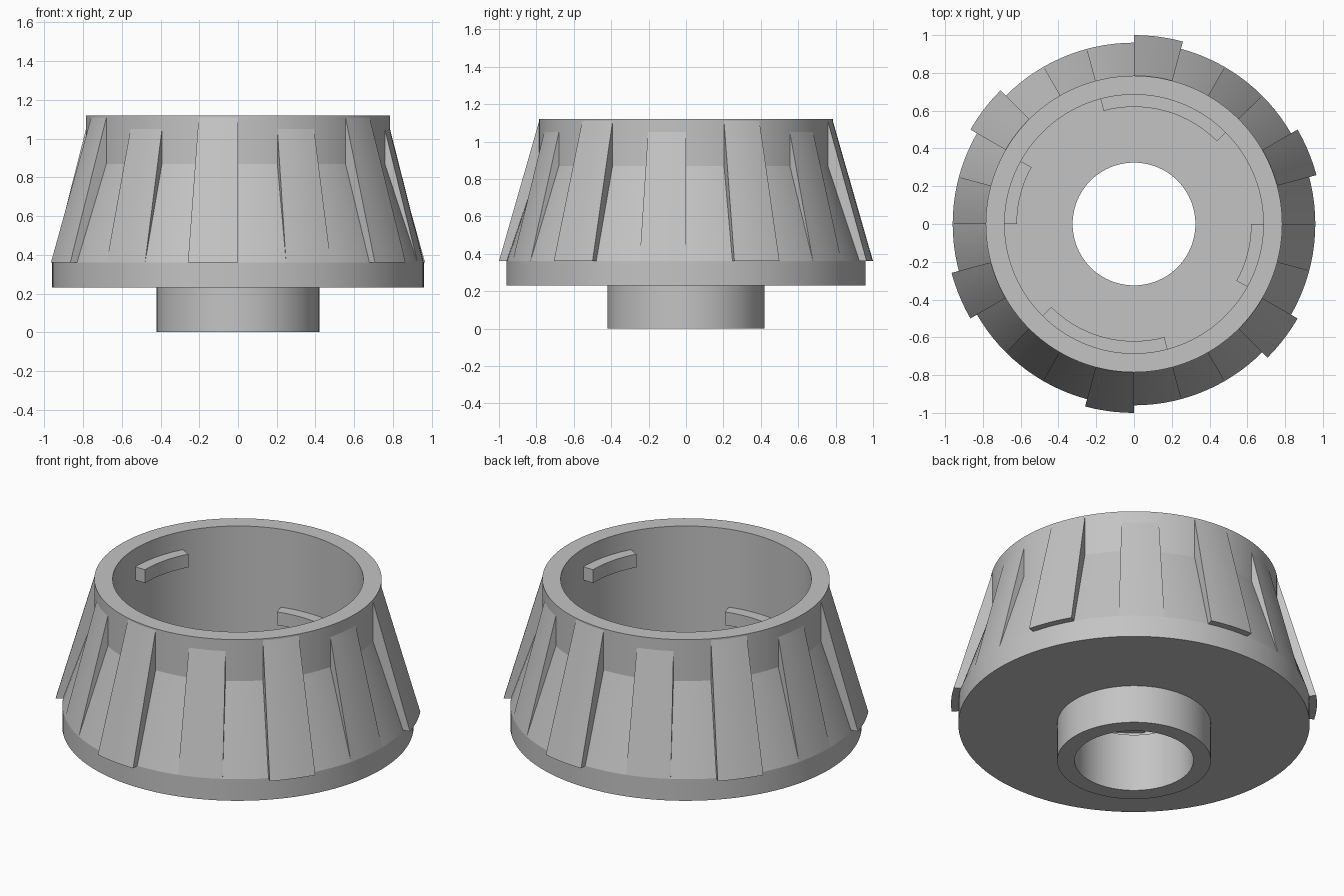
import bpy
import bmesh
from math import cos, sin, radians

cube = bpy.data.objects.get("Cube")
if cube:
    bpy.data.objects.remove(cube, do_unlink=True)

grey = bpy.data.materials.new("plain grey")
grey.use_nodes = True
colour = (0.55, 0.55, 0.55, 1)
grey.diffuse_color = colour
grey.node_tree.nodes["Principled BSDF"].inputs["Base Color"].default_value = colour


def revolve(name, profile, start=0, end=360, step=3):
    """Sweep a closed (radius, height) profile around z between two angles."""
    full = end - start == 360
    count = round((end - start) / step)
    bm = bmesh.new()
    rings = []
    for i in range(count if full else count + 1):
        a = radians(start + (end - start) * i / count)
        rings.append([bm.verts.new((r * cos(a), r * sin(a), z)) for r, z in profile])
    n = len(profile)
    for i in range(count):
        here, there = rings[i], rings[(i + 1) % len(rings)]
        for j in range(n):
            k = (j + 1) % n
            bm.faces.new((here[j], there[j], there[k], here[k]))
    if not full:
        bm.faces.new(rings[0])
        bm.faces.new(rings[-1])
    bmesh.ops.recalc_face_normals(bm, faces=bm.faces)
    mesh = bpy.data.meshes.new(name)
    bm.to_mesh(mesh)
    bm.free()
    mesh.materials.append(grey)
    ob = bpy.data.objects.new(name, mesh)
    bpy.context.collection.objects.link(ob)
    bpy.ops.object.select_all(action="DESELECT")
    ob.select_set(True)
    bpy.context.view_layer.objects.active = ob
    bpy.ops.object.shade_smooth_by_angle(angle=radians(12))
    return ob


# Cup with flared skirt, base rim, hollow collar and through bore
revolve("cup_body", [
    (0.325, 0), (0.42, 0), (0.42, 0.23), (0.96, 0.23), (0.96, 0.36),
    (0.785, 0.87), (0.785, 1.12), (0.685, 1.12), (0.685, 0.35), (0.325, 0.35),
])

# Six protruding grip fins, each with a shallower ridge between neighbours
fin = [(0.75, 0.36), (1.0, 0.36), (0.785, 1.11), (0.75, 1.11)]
ridge = [(0.75, 0.36), (0.96, 0.36), (0.785, 1.05), (0.75, 1.05)]
for i in range(6):
    a = 15 + 60 * i
    revolve(f"grip_fin_{i + 1}", fin, a, a + 15)
    revolve(f"grip_ridge_{i + 1}", ridge, a + 30, a + 45)

# Locking tabs on the inside wall, in opposite pairs
for side, turn in (("back", 0), ("front", 180)):
    for name, z, start, end in (("long_tab", 0.57, 45, 105), ("short_tab", 0.93, 151, 180)):
        revolve(f"{side}_{name}",
                [(0.62, z), (0.70, z), (0.70, z + 0.08), (0.62, z + 0.08)],
                start + turn, end + turn)
